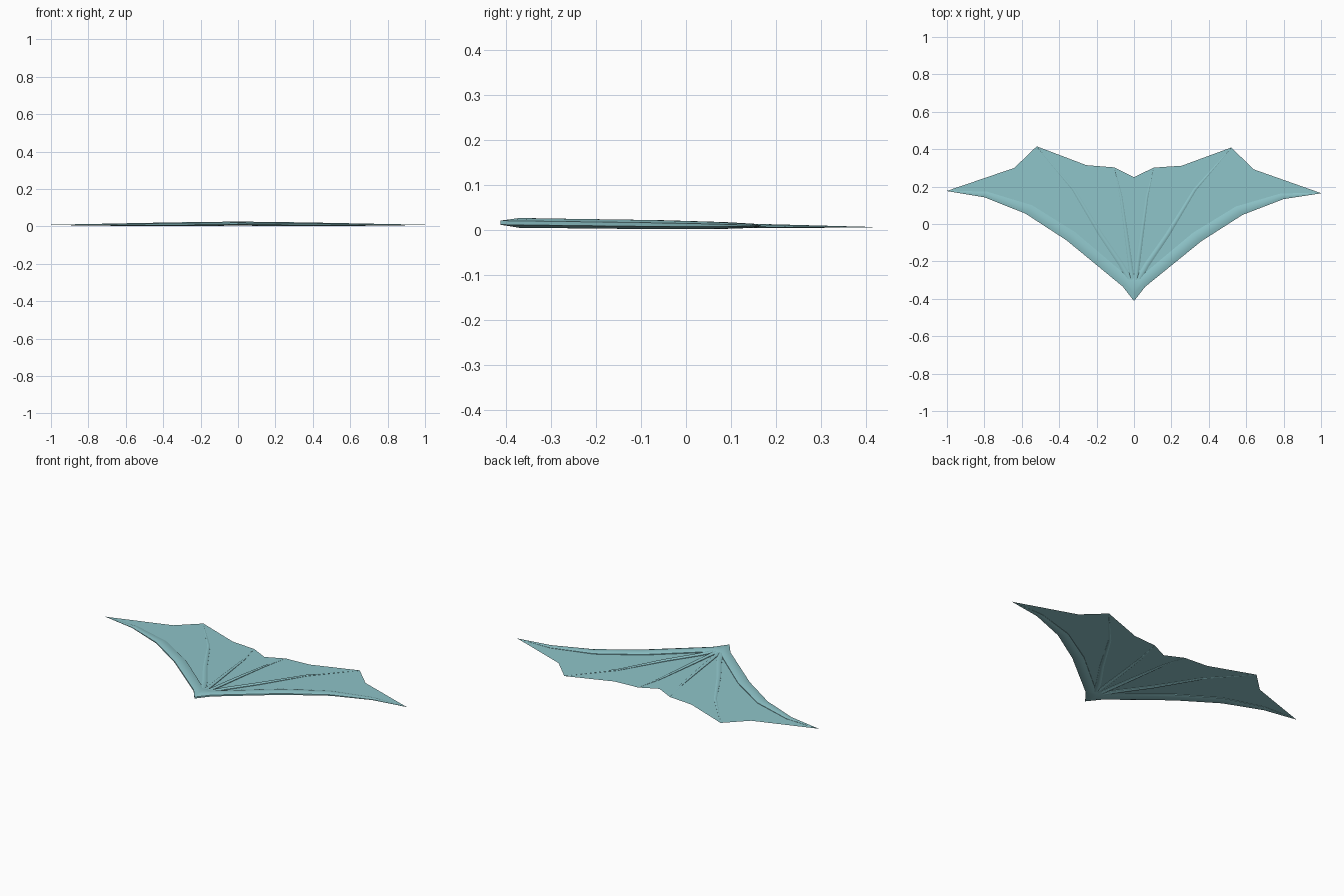
import bpy, bmesh, math
from mathutils import Vector

if "Cube" in bpy.data.objects:
    bpy.data.objects.remove(bpy.data.objects["Cube"])

SKEW = 0.006  # slight lean of the whole wing pair

teal = bpy.data.materials.new("teal_skin")
teal.diffuse_color = (0.27, 0.55, 0.58, 1)
teal.use_nodes = True
teal.node_tree.nodes["Principled BSDF"].inputs["Base Color"].default_value = teal.diffuse_color


def sheet_z(y):
    return 0.0108 - 0.0125 * y


def place(x, y, dz=0.0):
    return Vector((x, y - SKEW * x, sheet_z(y) + dz))


def finish(bm, name):
    bmesh.ops.recalc_face_normals(bm, faces=bm.faces)
    me = bpy.data.meshes.new(name)
    bm.to_mesh(me)
    bm.free()
    me.materials.append(teal)
    ob = bpy.data.objects.new(name, me)
    bpy.context.collection.objects.link(ob)
    return ob


def bone(name, sections, side, n=8, squash=1.0):
    """Loft flattened rings; each section is outer xy, inner xy, half height."""
    bm = bmesh.new()
    rings = []
    for (ox, oy), (ix, iy), h in sections:
        ring = []
        for k in range(n):
            a = 2 * math.pi * (k + 0.5) / n
            c = math.cos(a) / math.cos(math.pi / n)
            s = math.sin(a) / math.sin(math.pi / n * (n / 2 - 1))
            x = (ox + ix) / 2 + c * (ox - ix) / 2
            y = (oy + iy) / 2 + c * (oy - iy) / 2
            ring.append(bm.verts.new(place(side * x, y, h * s)))
        rings.append(ring)
    for a, b in zip(rings, rings[1:]):
        for k in range(n):
            j = (k + 1) % n
            bm.faces.new((a[k], a[j], b[j], b[k]))
    bm.faces.new(rings[0])
    bm.faces.new(rings[-1])
    ob = finish(bm, name)
    ob.data.shade_smooth()
    ob.data.set_sharp_from_angle(angle=math.radians(40))


def finger(name, path, side):
    """Thin tapered bone along a bent path of x, y, half width, half height."""
    secs = []
    for i, (x, y, w, h) in enumerate(path):
        p, q = path[max(i - 1, 0)], path[min(i + 1, len(path) - 1)]
        d = Vector((q[0] - p[0], q[1] - p[1])).normalized()
        secs.append(((x + d.y * w, y - d.x * w), (x - d.y * w, y + d.x * w), h))
    bone(name, secs, side)


# Scalloped membrane, one flat sheet
half = [(0.06, -0.335), (0.36, -0.09), (0.58, 0.052), (0.80, 0.138), (1.0, 0.171),
        (0.64, 0.296), (0.52, 0.412), (0.255, 0.313), (0.105, 0.302)]
outline = [(0, -0.41)] + half + [(0, 0.25)] + [(-x, y) for x, y in reversed(half)]
bm = bmesh.new()
face = bm.faces.new([bm.verts.new(place(x, y)) for x, y in outline])
bmesh.ops.triangulate(bm, faces=[face])
membrane = finish(bm, "wing_membrane")
if membrane.data.polygons[0].normal.z < 0:
    membrane.data.flip_normals()

# Leading arm bones and finger bones, mirrored
arm = [((0, -0.412), (0, -0.27), 0.0108),
       ((0.06, -0.335), (0.03, -0.285), 0.0106),
       ((0.36, -0.09), (0.315, -0.045), 0.0100),
       ((0.58, 0.052), (0.545, 0.097), 0.0075),
       ((0.80, 0.138), (0.785, 0.168), 0.0040),
       ((1.0, 0.170), (0.999, 0.173), 0.0008)]
outer = [(0.01, -0.32, 0.016, 0.008), (0.07, -0.215, 0.014, 0.008),
         (0.18, -0.055, 0.012, 0.0075), (0.325, 0.185, 0.008, 0.004),
         (0.52, 0.41, 0.001, 0.0008)]
inner = [(0.006, -0.32, 0.012, 0.008), (0.022, -0.20, 0.012, 0.008),
         (0.042, -0.05, 0.010, 0.0075), (0.07, 0.15, 0.007, 0.004),
         (0.105, 0.30, 0.001, 0.0008)]
for side, tag in ((1, "right"), (-1, "left")):
    bone("arm_bone_" + tag, arm, side)
    finger("outer_finger_" + tag, outer, side)
    finger("inner_finger_" + tag, inner, side)
